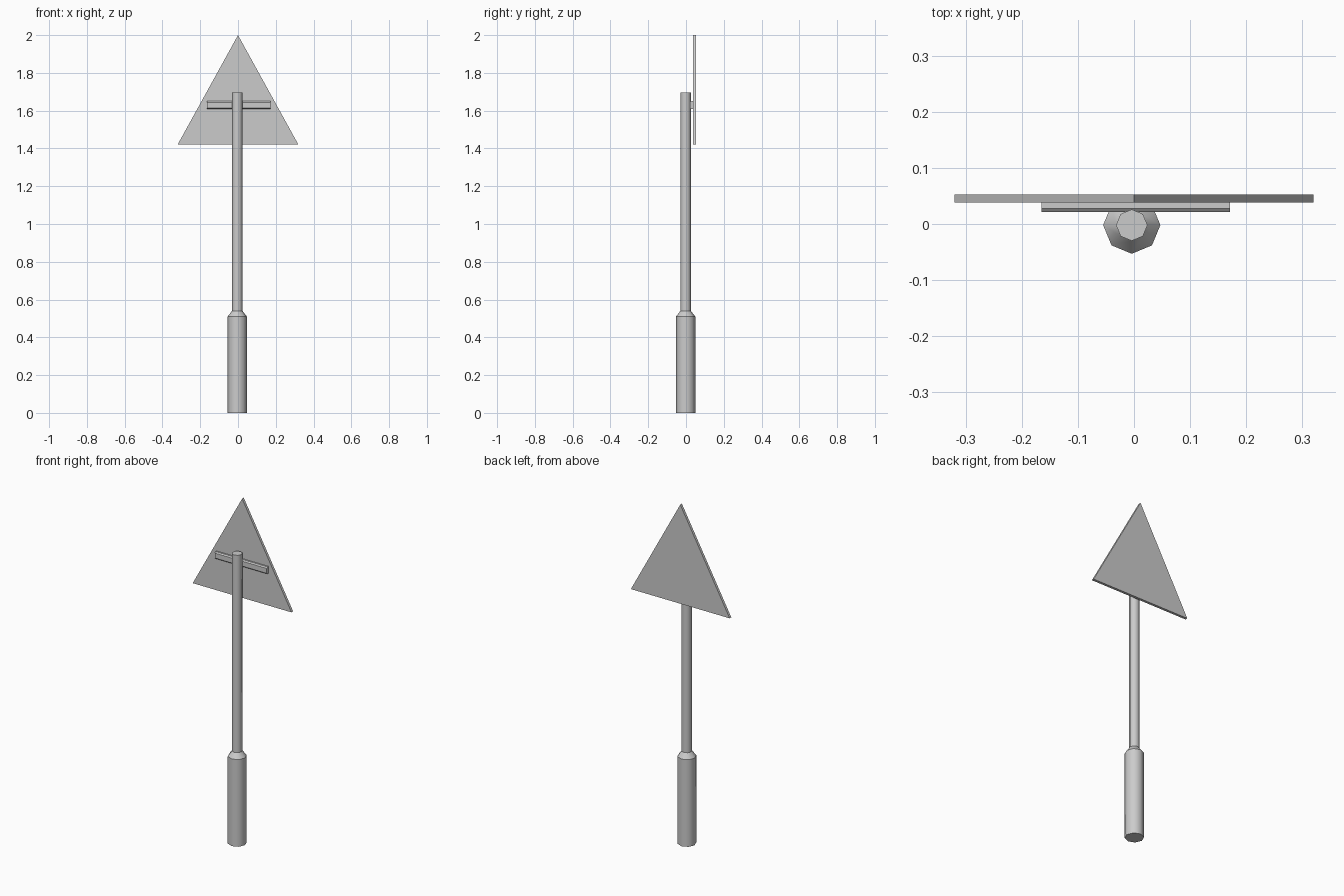
import bpy, bmesh, math

if "Cube" in bpy.data.objects:
    bpy.data.objects.remove(bpy.data.objects["Cube"])

POST_X, POST_Y = -0.004, -0.002
SIDES = 8


def make_object(name, bm):
    bmesh.ops.recalc_face_normals(bm, faces=bm.faces[:])
    mesh = bpy.data.meshes.new(name)
    bm.to_mesh(mesh)
    bm.free()
    obj = bpy.data.objects.new(name, mesh)
    bpy.context.collection.objects.link(obj)
    return obj


def lathe(name, profile, cap_bottom, cap_top):
    """Smooth eight-sided turned part with crisp rings."""
    bm = bmesh.new()
    rings = []
    for r, z in profile:
        rings.append([bm.verts.new((POST_X + r * math.cos(math.tau * i / SIDES),
                                    POST_Y + r * math.sin(math.tau * i / SIDES), z))
                      for i in range(SIDES)])
    for a, b in zip(rings, rings[1:]):
        for i in range(SIDES):
            j = (i + 1) % SIDES
            bm.faces.new((a[i], a[j], b[j], b[i])).smooth = True
    if cap_bottom:
        bm.faces.new(rings[0][::-1])
    if cap_top:
        bm.faces.new(rings[-1])
    for e in bm.edges:
        if abs(e.verts[0].co.z - e.verts[1].co.z) < 1e-5:
            e.smooth = False
    return make_object(name, bm)


def prism(name, outline, offset):
    """Extrude a closed outline along an offset vector."""
    bm = bmesh.new()
    face = bm.faces.new([bm.verts.new(p) for p in outline])
    ext = bmesh.ops.extrude_face_region(bm, geom=[face], use_keep_orig=True)
    verts = [g for g in ext["geom"] if isinstance(g, bmesh.types.BMVert)]
    bmesh.ops.translate(bm, verts=verts, vec=offset)
    return make_object(name, bm)


# Wide sleeve with tapered shoulder, continuing into the slim pole
lathe("post", [(0.051, 0), (0.051, 0.51), (0.028, 0.54), (0.028, 1.695)], True, True)

# Triangular sign plate
prism("sign_plate", [(-0.32, 0.038, 1.42), (0.32, 0.038, 1.42), (0, 0.038, 2.0)],
      (0, 0.015, 0))

# Mounting bar with chamfered front edges
bar = [(0.038, 1.609), (0.038, 1.65), (0.028, 1.65), (0.021, 1.644),
       (0.021, 1.615), (0.028, 1.609)]
prism("mounting_bar", [(-0.165, y, z) for y, z in bar], (0.336, 0, 0))
